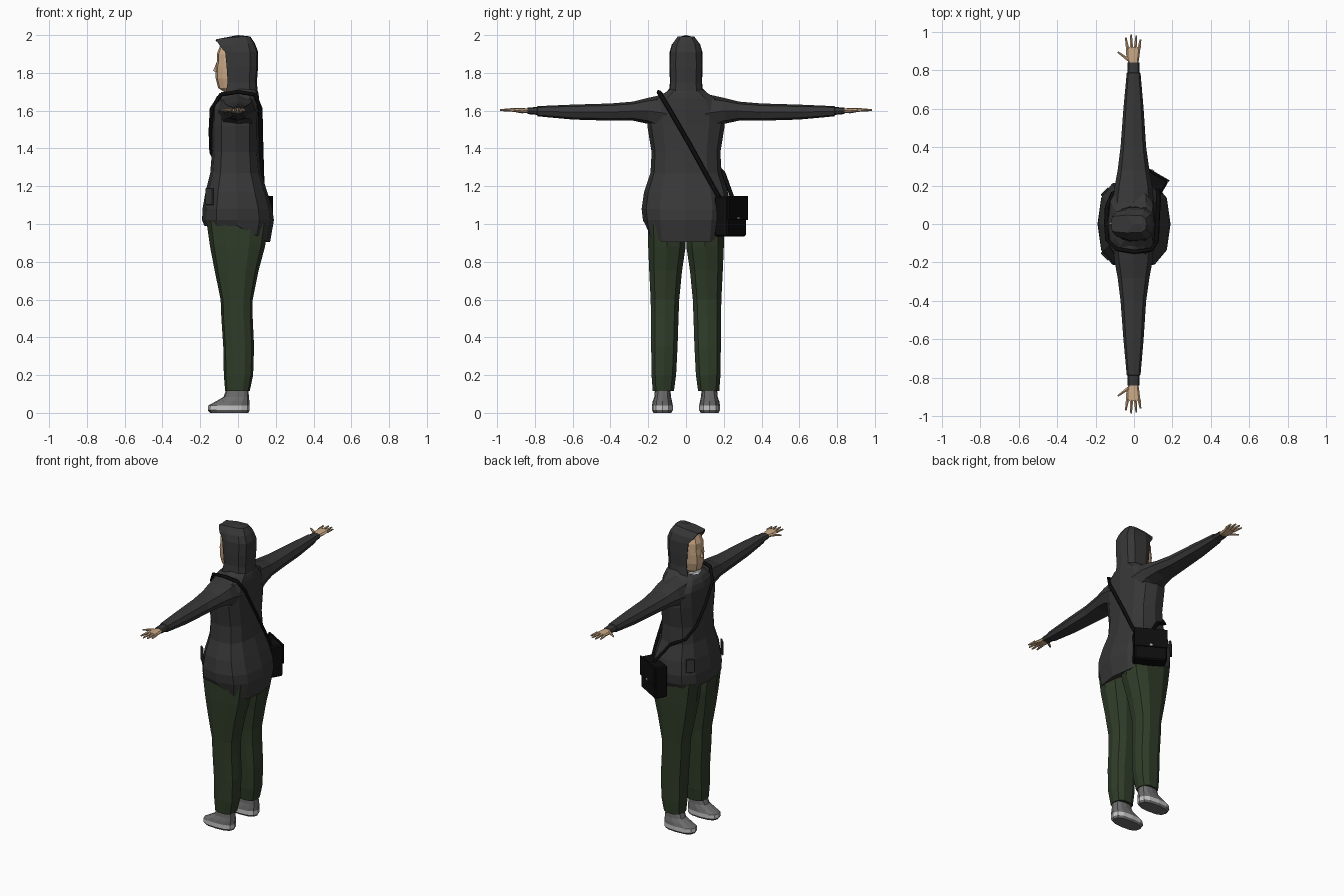
import bpy, bmesh, math
from mathutils import Vector, Matrix


def material(name, r, g, b):
    m = bpy.data.materials.new(name)
    m.diffuse_color = (r, g, b, 1)
    return m


JACKET = material("charcoal_cloth", 0.038, 0.038, 0.039)
PANTS = material("dark_green_cloth", 0.029, 0.046, 0.022)
SKIN = material("skin", 0.60, 0.40, 0.24)
WHITE = material("white_shirt", 0.75, 0.75, 0.75)
BLACK = material("black_leather", 0.004, 0.004, 0.004)
GREY = material("grey_shoe", 0.15, 0.15, 0.15)
SOLE = material("light_sole", 0.55, 0.55, 0.55)


def finish(name, bm, mats, mirror=False):
    bmesh.ops.recalc_face_normals(bm, faces=bm.faces[:])
    me = bpy.data.meshes.new(name)
    bm.to_mesh(me)
    bm.free()
    ob = bpy.data.objects.new(name, me)
    bpy.context.collection.objects.link(ob)
    for m in mats:
        me.materials.append(m)
    if mirror:
        mod = ob.modifiers.new("mirror", "MIRROR")
        mod.use_axis = (False, True, False)
        mod.use_clip = False
        mod.use_mirror_merge = False
    return ob


def ring(a0, a1, b0, b1, n, p):
    """Rounded outline between two bounds on each axis."""
    out = []
    for i in range(n):
        t = 2 * math.pi * i / n
        c, s = math.cos(t), math.sin(t)
        out.append(((a0 + a1) / 2 + (a1 - a0) / 2 * math.copysign(abs(c) ** p, c),
                    (b0 + b1) / 2 + (b1 - b0) / 2 * math.copysign(abs(s) ** p, s)))
    return out


def loft(name, rows, mats, n=12, p=0.8, axis="z", mirror=False, shift=None, rule=None):
    """Skin rows of (position, a0, a1, b0, b1) along the z or y axis."""
    bm = bmesh.new()
    loops = []
    for k, (h, *box) in enumerate(rows):
        loop = []
        for a, b in ring(*box, n, p):
            v = Vector((a, b, h)) if axis == "z" else Vector((a, h, b))
            if shift:
                v = shift(k, v)
            loop.append(bm.verts.new(v))
        loops.append(loop)
    for lo, hi in zip(loops, loops[1:]):
        for i in range(n):
            j = (i + 1) % n
            bm.faces.new((lo[i], lo[j], hi[j], hi[i]))
    bm.faces.new(loops[0])
    bm.faces.new(loops[-1])
    if rule:
        for f in bm.faces:
            f.material_index = rule(f)
    return finish(name, bm, mats, mirror)


def box(name, size, loc, rot, mat, mirror=False, bevel=0):
    bm = bmesh.new()
    m = Matrix.Translation(loc) @ Matrix.Rotation(math.radians(rot), 4, "Z") @ Matrix.Diagonal((*size, 1))
    bmesh.ops.create_cube(bm, size=1, matrix=m)
    if bevel:
        bmesh.ops.bevel(bm, geom=bm.edges[:], offset=bevel, segments=1, affect="EDGES")
    return finish(name, bm, [mat], mirror)


# Jacket body: hem hangs lower at the back, collar dips at the front
def jacket_shape(k, v):
    if k == 0 and v.x > 0.02:
        v.z -= 0.085 * min(1, (v.x - 0.02) / 0.13)
    if k >= 8 and v.x < 0:
        v.z -= 0.02
    return v


torso = [(0.99, -0.178, 0.17, -0.212, 0.212), (1.02, -0.19, 0.19, -0.228, 0.228),
         (1.08, -0.188, 0.182, -0.235, 0.235), (1.17, -0.172, 0.155, -0.222, 0.222),
         (1.27, -0.147, 0.122, -0.188, 0.188), (1.38, -0.138, 0.112, -0.182, 0.182),
         (1.52, -0.138, 0.11, -0.205, 0.205), (1.61, -0.136, 0.112, -0.205, 0.205),
         (1.665, -0.128, 0.112, -0.17, 0.17), (1.695, -0.112, 0.108, -0.125, 0.125),
         (1.715, -0.085, 0.10, -0.09, 0.09)]
loft("jacket_body", torso, [JACKET], p=0.75, shift=jacket_shape)

# Sleeves and cuffs
loft("sleeve", [(0.10, -0.115, 0.105, 1.48, 1.69), (0.20, -0.10, 0.095, 1.53, 1.668),
                (0.28, -0.085, 0.08, 1.547, 1.648), (0.40, -0.07, 0.063, 1.547, 1.638),
                (0.60, -0.055, 0.05, 1.553, 1.632), (0.785, -0.038, 0.034, 1.57, 1.624),
                (0.79, -0.033, 0.028, 1.578, 1.618)], [JACKET], n=8, axis="y", mirror=True)
loft("cuff", [(0.78, -0.035, 0.029, 1.577, 1.62), (0.84, -0.034, 0.028, 1.582, 1.616)],
     [JACKET], n=8, axis="y", mirror=True)

# Pockets
box("pocket", (0.012, 0.055, 0.09), (-0.15, 0.168, 1.145), -45, JACKET, True, 0.003)

# Hood: open-fronted shell of U-shaped rows (z, front x, back x, half width)
bm = bmesh.new()
rows = []
for z, xf, xb, w in [(1.69, -0.065, 0.105, 0.092), (1.75, -0.055, 0.10, 0.085), (1.83, -0.06, 0.106, 0.088),
                     (1.91, -0.068, 0.107, 0.087), (1.955, -0.095, 0.09, 0.075), (1.985, -0.115, 0.065, 0.046)]:
    half = [(xf, 0.84), (xf * 0.35, 1.0), (xb * 0.6, 0.95), (xb * 0.93, 0.62), (xb, 0.0)]
    u = half + [(x, -s) for x, s in half[-2::-1]]
    tilt = 0.13 if z > 1.95 else 0
    rows.append([bm.verts.new((x, s * w, z + (0.008 if z > 1.98 else 0) - tilt * max(0, -x))) for x, s in u])
for lo, hi in zip(rows, rows[1:]):
    for i in range(len(lo) - 1):
        bm.faces.new((lo[i], lo[i + 1], hi[i + 1], hi[i]))
ridge = [bm.verts.new((x, 0, z)) for x, z in ((-0.118, 1.973), (0.0, 2.0), (0.045, 1.995))]
top = rows[-1]
for s in (top, top[::-1]):
    bm.faces.new((s[0], s[1], ridge[1], ridge[0]))
    bm.faces.new((s[1], s[2], ridge[2], ridge[1]))
    bm.faces.new((s[2], s[3], s[4], ridge[2]))
hood = finish("hood", bm, [JACKET])
sol = hood.modifiers.new("thickness", "SOLIDIFY")
sol.thickness = 0.007

# Head with nose, neck and shirt collar
loft("head", [(1.70, -0.075, 0.03, -0.035, 0.035), (1.72, -0.105, 0.05, -0.05, 0.05),
              (1.77, -0.118, 0.07, -0.063, 0.063), (1.83, -0.118, 0.08, -0.068, 0.068),
              (1.86, -0.112, 0.08, -0.07, 0.07), (1.90, -0.112, 0.08, -0.067, 0.067),
              (1.95, -0.092, 0.06, -0.052, 0.052)], [SKIN], n=12, p=0.75)
bm = bmesh.new()
nv = [bm.verts.new(c) for c in ((-0.112, 0, 1.86), (-0.112, -0.016, 1.805), (-0.112, 0.016, 1.805), (-0.132, 0, 1.81))]
for f in ((0, 1, 3), (0, 3, 2), (1, 2, 3), (0, 2, 1)):
    bm.faces.new([nv[i] for i in f])
finish("nose", bm, [SKIN])
loft("neck", [(1.66, -0.075, 0.05, -0.05, 0.05), (1.75, -0.06, 0.05, -0.045, 0.045)], [SKIN], n=8)
loft("shirt_collar", [(1.665, -0.108, 0.05, -0.072, 0.072), (1.70, -0.088, 0.04, -0.06, 0.06)], [WHITE], n=10)

# Hands: palm plus tapered fingers and thumb
loft("palm", [(0.83, -0.027, 0.022, 1.588, 1.612), (0.87, -0.04, 0.028, 1.586, 1.613),
              (0.92, -0.042, 0.034, 1.595, 1.613)], [SKIN], n=8, axis="y", mirror=True)
bm = bmesh.new()
for x0, y0, x1, y1 in [(-0.033, 0.91, -0.043, 0.97), (-0.013, 0.915, -0.015, 0.985), (0.008, 0.915, 0.012, 0.98),
                       (0.026, 0.91, 0.034, 0.96), (-0.03, 0.855, -0.085, 0.895)]:
    a, b = Vector((x0, y0, 1.604)), Vector((x1, y1, 1.603))
    m = Matrix.Translation((a + b) / 2) @ (b - a).to_track_quat("Z", "Y").to_matrix().to_4x4()
    bmesh.ops.create_cone(bm, cap_ends=True, segments=6, radius1=0.010, radius2=0.005, depth=(b - a).length, matrix=m)
finish("fingers", bm, [SKIN], True)

# Trouser legs
loft("trouser_leg", [(0.115, -0.068, 0.062, 0.062, 0.178), (0.20, -0.075, 0.08, 0.05, 0.185),
                     (0.35, -0.078, 0.085, 0.042, 0.187), (0.50, -0.088, 0.078, 0.037, 0.188),
                     (0.60, -0.092, 0.078, 0.033, 0.19), (0.75, -0.123, 0.108, 0.018, 0.198),
                     (0.88, -0.148, 0.143, -0.002, 0.204), (1.02, -0.168, 0.165, -0.004, 0.206)],
     [PANTS], n=10, p=0.75, mirror=True)

# Shoes with light soles
loft("shoe", [(0.0, -0.148, 0.055, 0.078, 0.172), (0.014, -0.16, 0.062, 0.07, 0.18),
              (0.04, -0.157, 0.062, 0.07, 0.18), (0.062, -0.115, 0.06, 0.074, 0.176),
              (0.085, -0.076, 0.058, 0.08, 0.168), (0.13, -0.06, 0.054, 0.082, 0.164)],
     [GREY, SOLE], n=12, p=0.75, mirror=True,
     rule=lambda f: 1 if 0.01 < f.calc_center_median().z < 0.04 else 0)

# Shoulder bag: body, flap and clasp, turned outward at the hip
turn = math.radians(-30)
out = Vector((-math.sin(turn), math.cos(turn), 0))
centre = Vector((0.072, 0.235, 1.04))
box("bag_body", (0.20, 0.085, 0.21), centre, -30, BLACK, bevel=0.008)
box("bag_flap", (0.205, 0.009, 0.125), centre + out * 0.045 + Vector((0, 0, 0.045)), -30, BLACK)
box("bag_clasp", (0.018, 0.006, 0.012), centre + out * 0.051 + Vector((0, 0, -0.008)), -30, SOLE)

# Strap: over the far shoulder, across the chest and back to the bag
path = [(0.125, 0.175, 1.14), (0.128, 0.13, 1.22), (0.122, 0.02, 1.42), (0.118, -0.09, 1.61),
        (0.09, -0.135, 1.685), (0.0, -0.145, 1.70), (-0.09, -0.13, 1.685), (-0.138, -0.085, 1.61),
        (-0.144, 0.0, 1.49), (-0.14, 0.09, 1.38), (-0.11, 0.16, 1.31), (-0.02, 0.20, 1.265), (0.07, 0.245, 1.14)]
cu = bpy.data.curves.new("bag_strap", "CURVE")
cu.dimensions = "3D"
cu.bevel_depth = 0.012
cu.bevel_resolution = 0
sp = cu.splines.new("POLY")
sp.points.add(len(path) - 1)
for pt, co in zip(sp.points, path):
    pt.co = (*co, 1)
cu.materials.append(BLACK)
strap = bpy.data.objects.new("bag_strap", cu)
bpy.context.collection.objects.link(strap)
bpy.context.view_layer.objects.active = strap
strap.select_set(True)
bpy.ops.object.convert(target="MESH")
